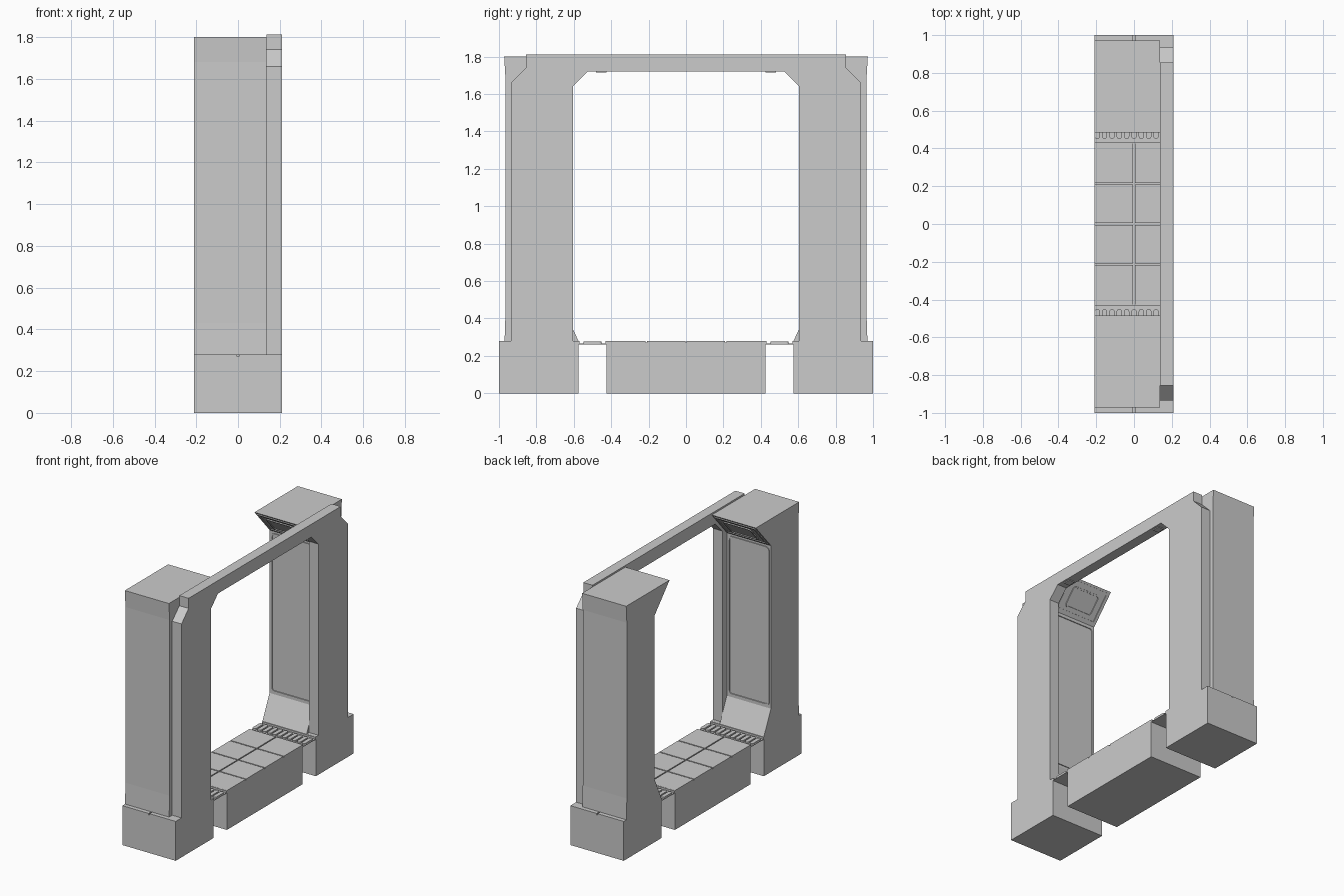
import bpy, bmesh, math
from mathutils import Vector, Matrix

if "Cube" in bpy.data.objects:
    bpy.data.objects.remove(bpy.data.objects["Cube"])


def finish(name, bm, mirror=False):
    bmesh.ops.recalc_face_normals(bm, faces=bm.faces)
    me = bpy.data.meshes.new(name)
    bm.to_mesh(me)
    bm.free()
    ob = bpy.data.objects.new(name, me)
    bpy.context.collection.objects.link(ob)
    if mirror:
        m = ob.modifiers.new("mirror", 'MIRROR')
        m.use_axis = (False, True, False)
        m.use_mirror_merge = False
    return ob


def add_box(bm, x0, x1, y0, y1, z0, z1):
    mat = Matrix.Translation(((x0 + x1) / 2, (y0 + y1) / 2, (z0 + z1) / 2)) \
        @ Matrix.Diagonal((x1 - x0, y1 - y0, z1 - z0, 1))
    bmesh.ops.create_cube(bm, size=1, matrix=mat)


def add_prism(bm, pts, offset):
    f = bm.faces.new([bm.verts.new(p) for p in pts])
    r = bmesh.ops.extrude_face_region(bm, geom=[f], use_keep_orig=True)
    new = [v for v in r["geom"] if isinstance(v, bmesh.types.BMVert)]
    bmesh.ops.translate(bm, verts=new, vec=offset)
    return [v for v in r["geom"] if isinstance(v, bmesh.types.BMFace)][0]


def profile(name, yz, x0, x1, mirror=False):
    bm = bmesh.new()
    add_prism(bm, [(x0, y, z) for y, z in yz], (x1 - x0, 0, 0))
    return finish(name, bm, mirror)


def rounded(w, h, r, seg=5):
    pts = []
    for i, (sx, sy) in enumerate([(1, 1), (-1, 1), (-1, -1), (1, -1)]):
        for k in range(seg + 1):
            a = math.pi / 2 * (i + k / seg)
            pts.append((sx * (w / 2 - r) + r * math.cos(a),
                        sy * (h / 2 - r) + r * math.sin(a)))
    return pts


def panel(name, centre, up, w, h, r, rise, rim, depth):
    # rounded raised rim with a recessed centre, normal pointing away from the pillar
    c, u, x = Vector(centre), Vector(up).normalized(), Vector((1, 0, 0))
    n = u.cross(x)
    if n.y > 0:
        n = -n
    bm = bmesh.new()
    top = add_prism(bm, [c + x * a + u * b for a, b in rounded(w, h, r)], n * rise)
    bmesh.ops.recalc_face_normals(bm, faces=bm.faces)
    bmesh.ops.inset_region(bm, faces=[top], thickness=rim)
    bmesh.ops.inset_region(bm, faces=[top], thickness=0.001, depth=-depth)
    return finish(name, bm, True)


X0, X1, XF = -0.21, 0.21, 0.137   # left, right, front of the arch frame

# Base blocks
bm = bmesh.new()
add_box(bm, X0, X1, 0.575, 1.0, 0, 0.27)
add_box(bm, X0, -0.004, 0.575, 1.0, 0.27, 0.28)
add_box(bm, 0.004, X1, 0.575, 1.0, 0.27, 0.28)
finish("pillar_base", bm, True)

bm = bmesh.new()
add_box(bm, X0, X1, -0.425, 0.425, 0, 0.272)
finish("platform", bm)

# Floor tiles on the platform
bm = bmesh.new()
g = 0.004
ys = [-0.425, -0.2125, 0, 0.2125, 0.425]
for a, b in zip(ys, ys[1:]):
    for xa, xb in ((X0, -g), (g, X1)):
        add_box(bm, xa, xb, a + (g if a > -0.4 else 0), b - (g if b < 0.4 else 0), 0.272, 0.28)
finish("floor_tiles", bm)

# Drain grates between platform and pillars
bm = bmesh.new()
add_box(bm, X0, X1, 0.425, 0.575, 0.262, 0.266)
add_box(bm, X0, X1, 0.425, 0.431, 0.266, 0.279)
add_box(bm, X0, X1, 0.569, 0.575, 0.266, 0.279)
for k in range(-5, 6):
    pts = [(k * 0.039 + px, 0.5 + py, 0.266) for px, py in rounded(0.028, 0.098, 0.0135, 4)]
    add_prism(bm, pts, (0, 0, 0.012))
finish("drain_grate", bm, True)

# Pillars with slanted foot and overhanging head
profile("pillar", [(0.97, 0.28), (0.965, 0.43), (0.965, 1.68), (0.972, 1.80), (0.485, 1.80),
                   (0.655, 1.61), (0.655, 0.45), (0.575, 0.28)], X0, XF, True)

# Arch frame along the right side
half_out = [(0.935, 0.28), (0.935, 1.66), (0.855, 1.74), (0.855, 1.812)]
half_in = [(0.525, 1.72), (0.605, 1.64), (0.605, 0.28)]
mir = lambda pts: [(-y, z) for y, z in reversed(pts)]
profile("arch_frame", half_out + mir(half_out) + mir(half_in) + half_in, XF, X1)

# Small sensors under the arch beam
bm = bmesh.new()
add_box(bm, 0.15, 0.195, 0.425, 0.48, 1.714, 1.722)
finish("beam_sensor", bm, True)

# Inner wall screens and slanted head displays
cx = (X0 + XF) / 2
panel("wall_screen", (cx, 0.655, 1.03), (0, 0, 1), 0.325, 1.13, 0.03, 0.006, 0.012, 0.005)
slant = (0, -0.17, 0.19)
panel("head_display_surround", (cx, 0.57, 1.705), slant, 0.325, 0.225, 0.004, 0.006, 0.016, 0.005)
panel("head_display", (cx, 0.57, 1.705), slant, 0.22, 0.15, 0.025, 0.008, 0.010, 0.005)
